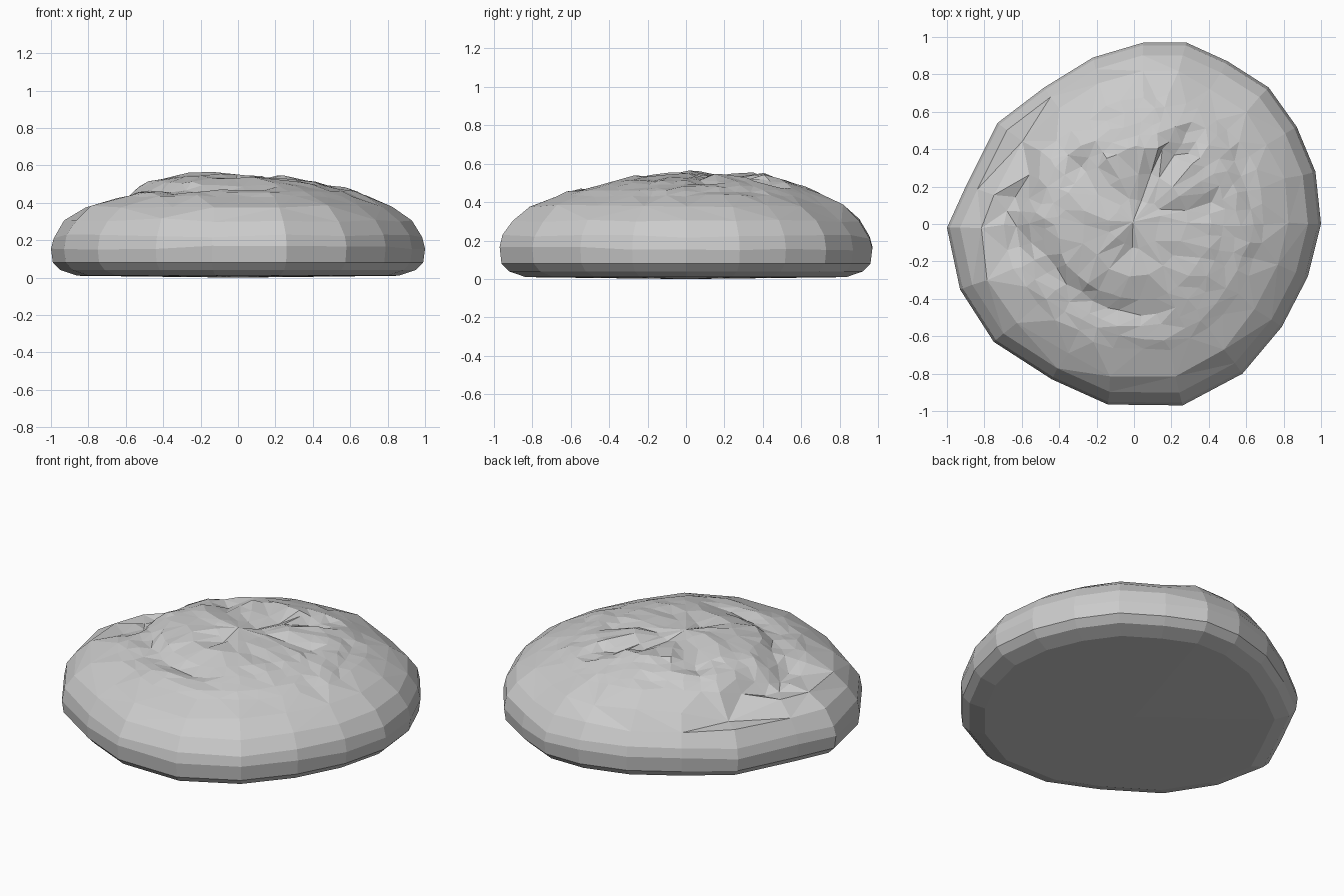
import bpy, bmesh, random
from mathutils import Vector
from mathutils.geometry import intersect_point_line

if "Cube" in bpy.data.objects:
    bpy.data.objects.remove(bpy.data.objects["Cube"])

random.seed(4)

# Outline seen from above, and radial profile (radius factor, height)
OUTLINE = [(1, 0), (.97, .28), (.87, .52), (.72, .73), (.5, .87), (.28, .97),
           (.05, .97), (-.22, .89), (-.48, .73), (-.73, .54), (-.90, .2),
           (-1, -.02), (-.93, -.35), (-.75, -.63), (-.44, -.83), (-.14, -.965),
           (.26, -.97), (.58, -.8), (.79, -.55), (.93, -.28)]
PROFILE = [(.45, .015), (.86, .02), (.95, .05), (.99, .09), (1, .17), (.985, .23),
           (.93, .315), (.83, .39), (.7, .445), (.56, .49), (.42, .52),
           (.28, .54), (.14, .545)]

# Folds in the crust: path, depth, half width
FOLDS = [
    ([(-.42, .72), (-.59, .5), (-.62, .25), (-.64, 0), (-.62, -.15)], .08, .11),
    ([(-.50, -.15), (-.32, -.4), (-.1, -.46), (.1, -.47)], .045, .11),
    ([(-.28, .32), (-.12, .14), (.05, .26)], .05, .1),
    ([(.04, .14), (.16, .3), (.28, .42)], .05, .1),
    ([(-.05, -.2), (.12, .08)], .04, .09),
    ([(.18, -.12), (.24, .06), (.4, .1)], .04, .1)]


def distance(p, path):
    best = 9
    for a, b in zip(path, path[1:]):
        a, b = Vector(a).to_3d(), Vector(b).to_3d()
        q, t = intersect_point_line(p, a, b)
        q = a + (b - a) * max(0, min(1, t))
        best = min(best, (p - q).length)
    return best


# Bun body lofted through scaled copies of the outline
bm = bmesh.new()
rings = [[bm.verts.new((x * r, y * r, z)) for x, y in OUTLINE] for r, z in PROFILE]
n = len(OUTLINE)
for lo, hi in zip(rings, rings[1:]):
    for i in range(n):
        j = (i + 1) % n
        bm.faces.new((lo[i], lo[j], hi[j], hi[i]))
bottom = bm.verts.new((0, 0, .01))
top = bm.verts.new((0, 0, .55))
for i in range(n):
    j = (i + 1) % n
    bm.faces.new((bottom, rings[0][j], rings[0][i]))
    bm.faces.new((top, rings[-1][i], rings[-1][j]))

# Finer facets on the crown
crown = set(v for ring in rings[8:11] for v in ring)
edges = [e for e in bm.edges if all(v in crown for v in e.verts)]
bmesh.ops.subdivide_edges(bm, edges=edges, cuts=1, use_grid_fill=True)

# Raised crown lobe, pressed folds and uneven surface
for v in bm.verts:
    p = Vector((v.co.x, v.co.y, 0))
    if v.co.z > .36:
        lobe = max(0, 1 - (p - Vector((-.1, .3, 0))).length / .65)
        v.co.z += .045 * lobe
        for path, depth, width in FOLDS:
            v.co.z -= depth * max(0, 1 - distance(p, path) / width)
        v.co.x += random.uniform(-.015, .015)
        v.co.y += random.uniform(-.015, .015)
        v.co.z = min(.575, v.co.z + random.uniform(-.006, .006))
    elif v.co.z > .1:
        v.co.z += random.uniform(-.012, .012)
low = min(v.co.z for v in bm.verts)
for v in bm.verts:
    v.co.z -= low

bmesh.ops.triangulate(bm, faces=[f for f in bm.faces if f.calc_center_median().z > .3])
bmesh.ops.recalc_face_normals(bm, faces=bm.faces)
mesh = bpy.data.meshes.new("bread_bun")
bm.to_mesh(mesh)
bm.free()
bpy.context.collection.objects.link(bpy.data.objects.new("bread_bun", mesh))
